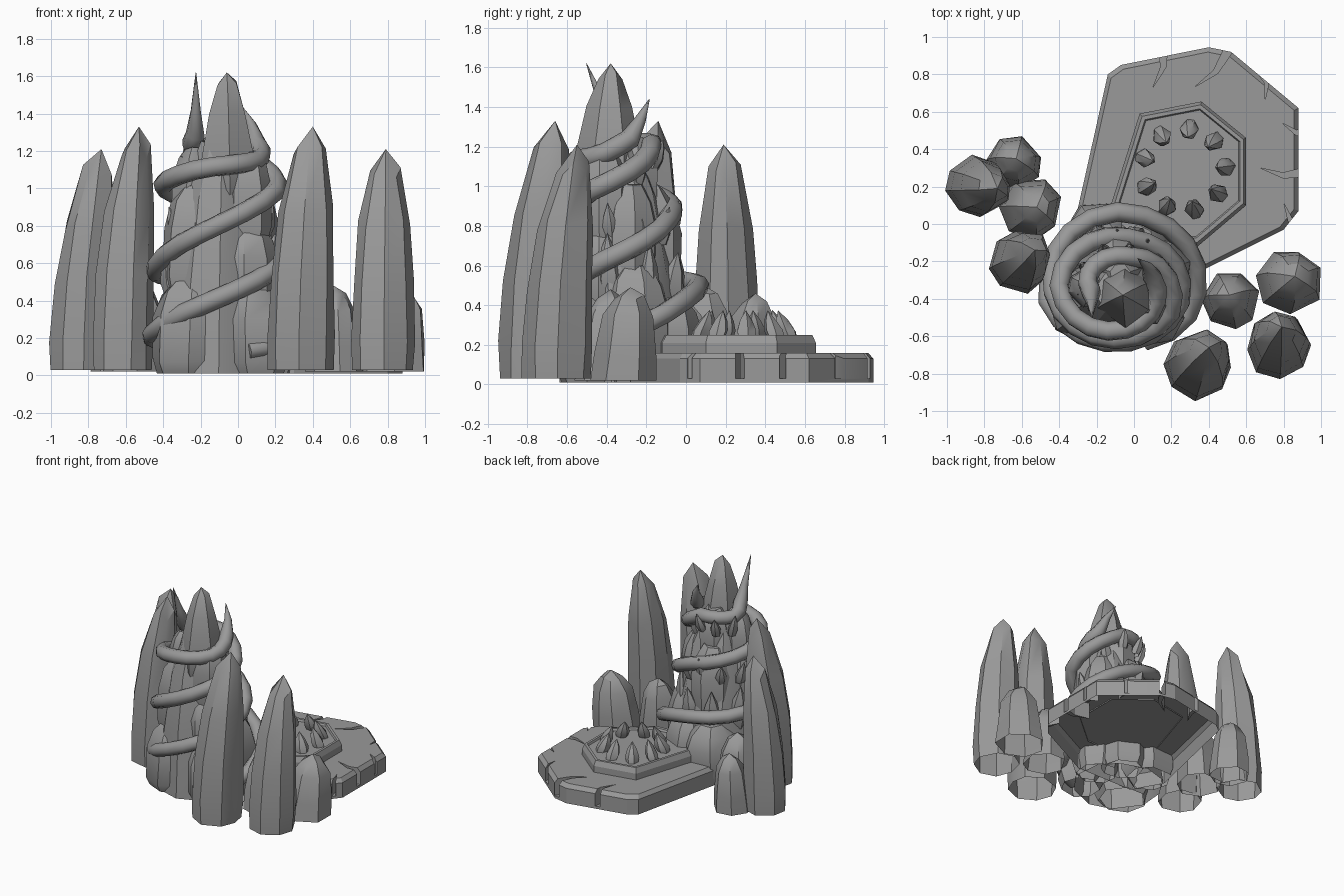
import bpy, bmesh, math, random
from mathutils import Vector

random.seed(4)
if "Cube" in bpy.data.objects:
    bpy.data.objects.remove(bpy.data.objects["Cube"])

stone = bpy.data.materials.new("grey stone")
stone.use_nodes = True
GREY = (0.32, 0.32, 0.32, 1)
stone.diffuse_color = GREY
stone.node_tree.nodes["Principled BSDF"].inputs["Base Color"].default_value = GREY


def select(obj):
    bpy.ops.object.select_all(action='DESELECT')
    bpy.context.view_layer.objects.active = obj
    obj.select_set(True)


def finish(obj, angle=30):
    obj.data.materials.clear()
    obj.data.materials.append(stone)
    select(obj)
    bpy.ops.object.shade_smooth_by_angle(angle=math.radians(angle))


def loft(name, rings, apex=None, floor=False):
    """Skin a stack of equal rings, topped by a cap or an apex."""
    bm = bmesh.new()
    loops = [[bm.verts.new(p) for p in ring] for ring in rings]
    n = len(loops[0])
    for a, b in zip(loops, loops[1:]):
        for i in range(n):
            j = (i + 1) % n
            bm.faces.new((a[i], a[j], b[j], b[i]))
    if floor:
        bm.faces.new(loops[0][::-1])
    if apex is None:
        bm.faces.new(loops[-1])
    else:
        tip = bm.verts.new(apex)
        for i in range(n):
            bm.faces.new((loops[-1][i], loops[-1][(i + 1) % n], tip))
    mesh = bpy.data.meshes.new(name)
    bm.to_mesh(mesh)
    bm.free()
    obj = bpy.data.objects.new(name, mesh)
    bpy.context.collection.objects.link(obj)
    return obj


def rock(name, base, tip, radius, profile, sides=7, jitter=0.06, pointed=True, bend=1.0):
    """Faceted stone with an open foot; profile holds (fraction, width)."""
    base, axis = Vector(base), Vector(tip) - Vector(base)
    turn = random.uniform(0, 1)
    cols = [(math.tau * (i + turn + random.uniform(-.15, .15)) / sides,
             random.uniform(1 - jitter, 1 + jitter)) for i in range(sides)]
    rings = []
    for t, w in profile:
        ring = []
        for a, k in cols:
            d = radius * w * k * random.uniform(1 - jitter / 2, 1 + jitter / 2)
            rise = t + (random.uniform(-.03, .03) if t else 0)
            lean = t ** bend
            ring.append(base + Vector((axis.x * lean + d * math.cos(a),
                                       axis.y * lean + d * math.sin(a), axis.z * rise)))
        rings.append(ring)
    finish(loft(name, rings, tip if pointed else None), 32)


PILLAR = [(0, .98), (.12, 1.02), (.4, .95), (.65, .82), (.9, .48)]
STUMP = [(0, 1.02), (.3, .95), (.7, .78), (.9, .45)]
BOULDER = [(0, .85), (.15, 1), (.6, 1), (.85, .8), (1, .45)]
SPIKE = [(0, .8), (.3, 1), (.65, .65)]

# Tall standing stones
for name, base, tip, r in [
    ("pillar_right_back", (-.84, .2, .03), (-.73, .19, 1.21), .165),
    ("pillar_right_front", (-.615, -.205, .03), (-.53, -.14, 1.33), .17),
    ("pillar_left_inner", (.345, -.76, .03), (.4, -.66, 1.33), .178),
    ("pillar_left_outer", (.775, -.65, .03), (.79, -.55, 1.21), .175),
]:
    rock(name, base, tip, r, PILLAR, 8, bend=2)

# Short standing stones
for name, base, tip, r in [
    ("stump_right_back", (-.635, .33, .02), (-.63, .35, .46), .145),
    ("stump_right_inner", (-.55, .08, .02), (-.52, .09, .5), .165),
    ("stump_left_inner", (.515, -.41, .02), (.51, -.38, .48), .16),
    ("stump_left_outer", (.825, -.31, .02), (.86, -.28, .49), .175),
]:
    rock(name, base, tip, r, STUMP, 7)

# Tower of stacked boulders
rock("tower_core", (-.09, -.3, .01), (-.08, -.36, 1.25), .33,
     [(0, 1), (.4, .88), (.75, .66), (1, .35)], 10, pointed=False)
boulders = [
    (-.25, -.43, 0, .52, .215), (.1, -.49, 0, .48, .165),
    (.14, -.25, 0, .6, .18), (-.2, -.07, 0, .42, .2), (.03, -.08, 0, .44, .17),
    (-.24, -.38, .42, 1.02, .17), (.05, -.43, .35, .8, .17),
    (.08, -.28, .5, 1.0, .14), (-.12, -.2, .4, 1.0, .17),
    (.04, -.42, .7, 1.2, .14), (-.25, -.34, .85, 1.22, .11),
    (-.08, -.27, .85, 1.25, .13),
]
for i, (x, y, low, high, r) in enumerate(boulders):
    rock(f"tower_boulder_{i + 1}", (x, y, low + .01), (x * .92, y, high), r, BOULDER,
         7, pointed=False)

# Crown crystal
rock("crown_crystal", (-.05, -.4, .85), (-.06, -.38, 1.62), .16,
     [(0, .5), (.2, .95), (.42, 1), (.72, .68), (.92, .36)], 6)

# Crystals growing on the rear of the tower
for row, (z, dist, count, r, length) in enumerate([
        (.4, .24, 6, .075, .32), (.72, .23, 7, .045, .18), (1.05, .16, 6, .042, .17)]):
    for i in range(count):
        a = math.radians(-15 + 210 * i / (count - 1))
        d = Vector((math.cos(a), math.sin(a), 0))
        base = Vector((-.09, -.32, z + random.uniform(-.05, .05))) + d * dist
        tip = base + d * .06 + Vector((0, 0, length * random.uniform(.85, 1.1)))
        rock(f"tower_spike_{row + 1}_{i + 1}", base, tip, r, SPIKE, 6)


def tentacle(name, keys, start_taper):
    """Round tendril wound about the tower; keys hold (degrees, z, reach)."""
    pts = []
    for a in range(keys[0][0], keys[-1][0] + 1, 20):
        for (a0, z0, r0), (a1, z1, r1) in zip(keys, keys[1:]):
            if a0 <= a <= a1:
                t = (a - a0) / (a1 - a0)
                ang, r, z = math.radians(a), r0 + (r1 - r0) * t, z0 + (z1 - z0) * t
                pts.append((-.09 + r * math.cos(ang),
                            -.28 - .05 * z + .88 * r * math.sin(ang), z))
                break
    curve = bpy.data.curves.new(name, 'CURVE')
    curve.dimensions = '3D'
    curve.bevel_depth = .053
    curve.bevel_resolution = 2
    curve.use_fill_caps = True
    spline = curve.splines.new('POLY')
    spline.points.add(len(pts) - 1)
    for i, (p, co) in enumerate(zip(spline.points, pts)):
        p.co = (*co, 1)
        p.radius = min(1, .03 + .5 * (len(pts) - 1 - i), start_taper + .2 * i)
    obj = bpy.data.objects.new(name, curve)
    bpy.context.collection.objects.link(obj)
    select(obj)
    bpy.ops.object.convert(target='MESH')
    finish(bpy.context.object, 50)


tentacle("tentacle_low", [(160, .16, .36), (200, .22, .4), (340, .62, .36), (430, .85, .29),
                          (540, 1.02, .31), (610, 1.11, .28), (690, 1.15, .23),
                          (740, 1.24, .2), (780, 1.44, .22)], .5)
tentacle("tentacle_high", [(290, .13, .42), (330, .17, .44), (420, .45, .42), (450, .5, .42),
                           (540, .56, .35), (690, .98, .33), (790, 1.21, .2),
                           (880, 1.22, .17), (920, 1.31, .13), (950, 1.62, .21)], .85)

# Cracked platform, hollow underneath
OUTLINE = [(.8, -.03), (.88, .07), (.88, .62), (.52, .92), (.4, .945), (-.07, .85),
           (-.14, .8), (-.33, -.05), (-.2, -.28), (.3, -.28)]
STEP = [(.34, -.12), (.6, .1), (.6, .46), (.36, .655), (.03, .59), (-.14, .05), (-.04, -.14)]


def ring(points, scale, z):
    cx, cy = .29, .3
    return [(cx + (x - cx) * scale, cy + (y - cy) * scale, z) for x, y in points]


slab = loft("platform_slab", [ring(OUTLINE, s, z) for s, z in
                              [(1, .01), (1, .13), (.96, .16)]], floor=True)
cracks = [(.15, .93, -95, .2), (.5, .93, -125, .26), (.68, .8, -70, .14), (.89, .5, 175, .1),
          (.9, .28, 183, .22), (.86, .02, 140, .1)]
for x, y, heading, length in cracks:
    a = math.radians(heading)
    d, s = Vector((math.cos(a), math.sin(a))), Vector((-math.sin(a), math.cos(a)))
    start = Vector((x, y)) - d * .05
    bend = start + d * length * .7 + s * .015
    flat = [start - s * .028, bend - s * .014, start + d * (length + .05) - s * .03,
            bend + s * .014, start + s * .028]
    cutter = loft("crack_cutter", [[(p.x, p.y, z) for p in flat] for z in (.03, .3)], floor=True)
    cutter.hide_render = True
    mod = slab.modifiers.new("crack", 'BOOLEAN')
    mod.operation = 'DIFFERENCE'
    mod.object = cutter
    select(slab)
    bpy.ops.object.modifier_apply(modifier=mod.name)
    bpy.data.objects.remove(cutter)
bm = bmesh.new()
bm.from_mesh(slab.data)
under = [f for f in bm.faces if f.normal.z < -.9 and f.calc_center_median().z < .02]
bmesh.ops.delete(bm, geom=under, context='FACES')
bm.to_mesh(slab.data)
bm.free()
finish(slab, 20)
finish(loft("platform_step", [ring(STEP, s, z) for s, z in
                              [(1, .15), (1, .21), (.95, .25), (.89, .25), (.87, .235)]]), 20)

# Ring of crystals leaning inward on the platform
for i in range(9):
    a = math.tau * (i + .1) / 9
    d = Vector((math.cos(a), math.sin(a), 0))
    base = Vector((.27, .29, .225)) + d * .235
    rock(f"platform_spike_{i + 1}", base, base - d * .06 + Vector((0, 0, .15)), .052, SPIKE, 6)
